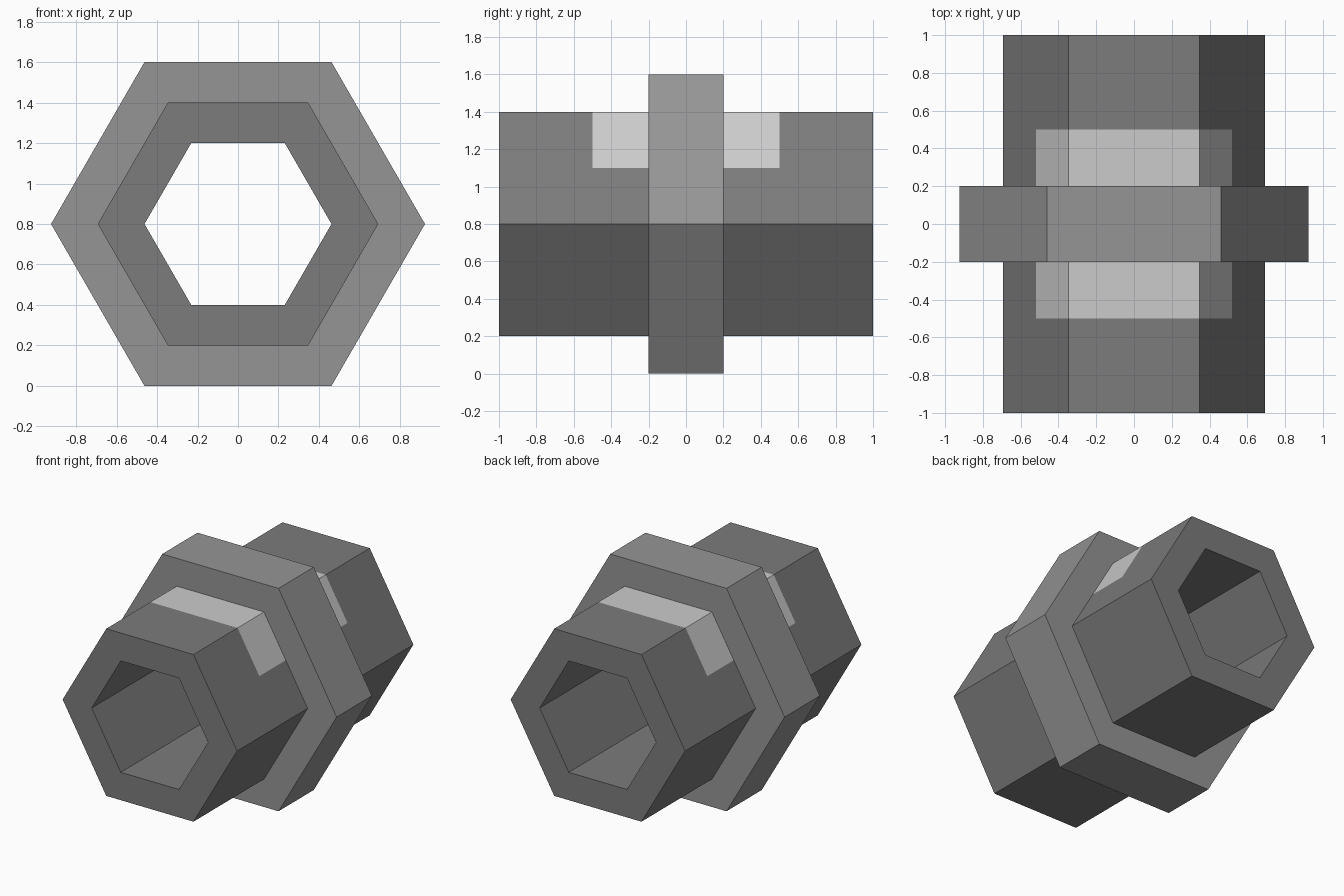
import bpy, bmesh, math

if "Cube" in bpy.data.objects:
    bpy.data.objects.remove(bpy.data.objects["Cube"])

CENTRE_Z = 0.8


def grey(name, v):
    m = bpy.data.materials.new(name)
    m.diffuse_color = (v, v, v, 1)
    m.use_nodes = True
    m.node_tree.nodes["Principled BSDF"].inputs["Base Color"].default_value = m.diffuse_color
    return m


def hex_ring(bm, outer, inner, half):
    """Hexagonal tube along y; outer and inner are centre-to-flat distances."""
    def loop(apothem, y):
        r = apothem / math.cos(math.pi / 6)
        return [bm.verts.new((r * math.cos(i * math.pi / 3), y,
                              CENTRE_Z + r * math.sin(i * math.pi / 3))) for i in range(6)]
    loops = [loop(outer, -half), loop(outer, half), loop(inner, half), loop(inner, -half)]
    for a, b in zip(loops, loops[1:] + loops[:1]):
        for i in range(6):
            j = (i + 1) % 6
            bm.faces.new((a[i], a[j], b[j], b[i]))
    bmesh.ops.recalc_face_normals(bm, faces=bm.faces)


def finish(bm, name, *materials):
    me = bpy.data.meshes.new(name)
    bm.to_mesh(me)
    bm.free()
    for m in materials:
        me.materials.append(m)
    ob = bpy.data.objects.new(name, me)
    bpy.context.collection.objects.link(ob)
    return ob


def upper_outer_walls(bm):
    """The three upper walls, which face away from the bore."""
    return [f for f in bm.faces if f.normal.z > 0.1 and f.calc_center_median().z > CENTRE_Z]


# Hollow body, with the upper outer walls split around the pale painted band
bm = bmesh.new()
hex_ring(bm, 0.6, 0.4, 1.0)
for co, no in (((0, -0.5, 0), (0, 1, 0)), ((0, 0.5, 0), (0, 1, 0)), ((0, 0, 1.1), (0, 0, 1))):
    faces = upper_outer_walls(bm)
    edges = {e for f in faces for e in f.edges}
    verts = {v for f in faces for v in f.verts}
    bmesh.ops.bisect_plane(bm, geom=list(verts) + list(edges) + faces,
                           plane_co=co, plane_no=no, dist=1e-5)
    bm.normal_update()
for f in upper_outer_walls(bm):
    c = f.calc_center_bounds()
    if abs(c.y) < 0.5 and c.z > 1.1:
        f.material_index = 1
finish(bm, "body_tube", grey("body_grey", 0.2), grey("band_grey", 0.8))

# Raised collar around the middle
bm = bmesh.new()
hex_ring(bm, 0.8, 0.5, 0.2)
finish(bm, "collar", grey("collar_grey", 0.3))
